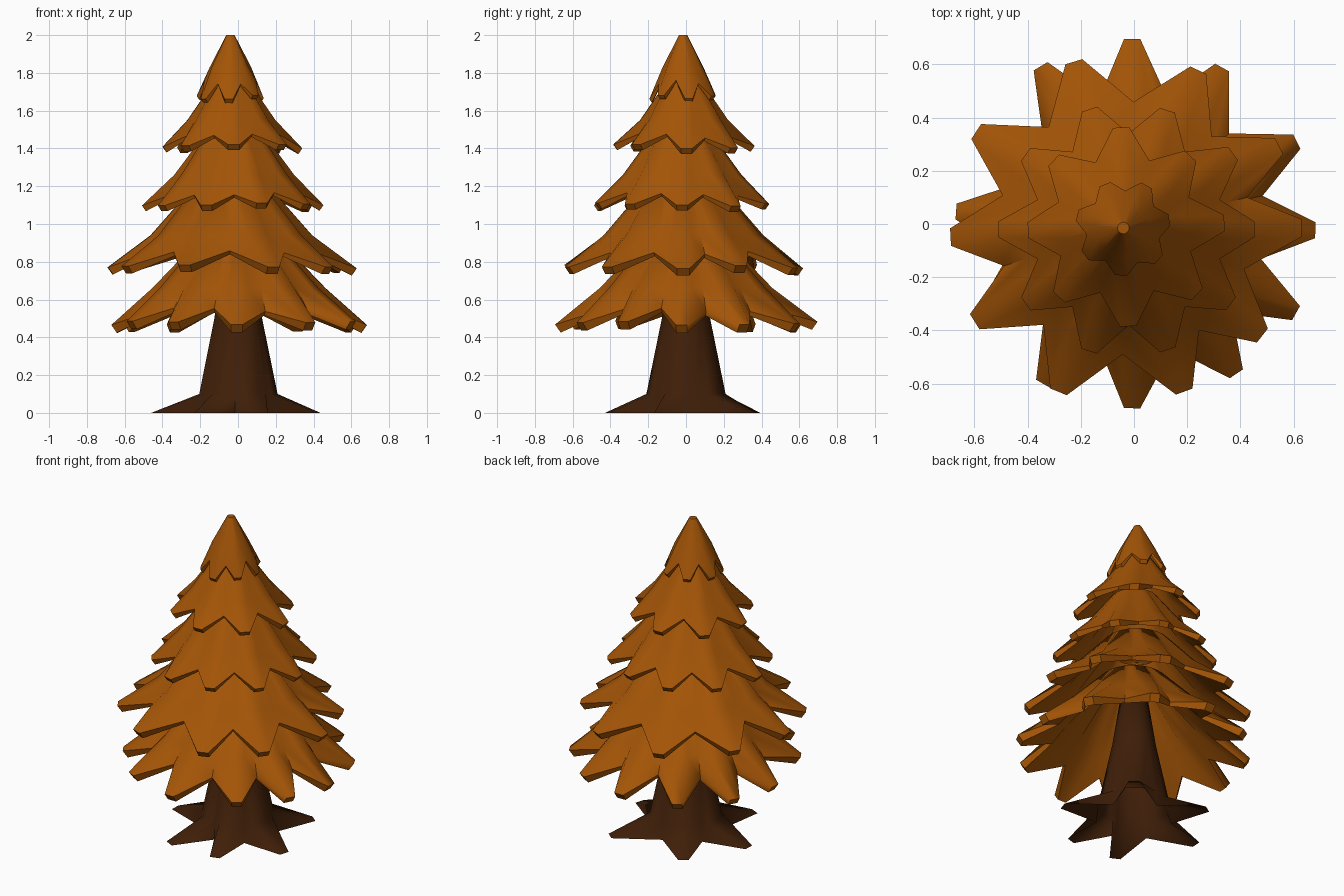
import bpy, bmesh, math, random

if "Cube" in bpy.data.objects:
    bpy.data.objects.remove(bpy.data.objects["Cube"])
random.seed(4)


def material(name, col):
    m = bpy.data.materials.new(name)
    m.diffuse_color = (*col, 1)
    m.use_nodes = True
    m.node_tree.nodes["Principled BSDF"].inputs["Base Color"].default_value = m.diffuse_color
    return m


LEAF = material("amber foliage", (0.37, 0.09, 0.002))
BARK = material("dark bark", (0.05, 0.0135, 0.0025))


def polar(bm, r, deg, z, c=(0, 0)):
    a = math.radians(deg)
    return bm.verts.new((c[0] + r * math.cos(a), c[1] + r * math.sin(a), z))


def bridge(bm, rings):
    for a, b in zip(rings, rings[1:]):
        n = len(a)
        for i in range(n):
            j = (i + 1) % n
            bm.faces.new((a[i], a[j], b[j], b[i]))


def finish(bm, name, mat, angle):
    bmesh.ops.recalc_face_normals(bm, faces=bm.faces)
    me = bpy.data.meshes.new(name)
    bm.to_mesh(me)
    bm.free()
    me.materials.append(mat)
    ob = bpy.data.objects.new(name, me)
    bpy.context.collection.objects.link(ob)
    bpy.ops.object.select_all(action='DESELECT')
    ob.select_set(True)
    bpy.context.view_layer.objects.active = ob
    bpy.ops.object.shade_smooth_by_angle(angle=math.radians(angle))


def tier(name, c, angles, top, mid, tip, notch, half, thick):
    """Hollow skirt of blunt leaf blades; top, mid, tip and notch are (r, z)."""
    bm = bmesh.new()
    rings = [[] for _ in range(6)]
    n = len(angles)
    for i, a in enumerate(angles):
        gap = (angles[(i + 1) % n] - a) % 360
        prev = (a - angles[i - 1]) % 360
        k = random.uniform(0.98, 1.02)
        dz = random.uniform(-0.012, 0.012)
        w = math.degrees(half / tip[0])
        columns = ((a, -w, -prev * 0.2, False), (a, w, gap * 0.2, False),
                   (a + gap / 2, 0, 0, True))
        for ang, tw, mw, valley in columns:
            r, z = (notch[0], notch[1] + dz) if valley else (tip[0] * k, tip[1] + dz)
            mr = mid[0] * (0.9 if valley else 1)
            # the rim is thinner in the notches than at the tips
            t = thick * (0.5 if valley else 1)
            # outer skin, rim, then inner skin
            for ring, rr, aa, zz in (
                    (0, top[0], ang + mw, top[1]),
                    (1, mr, ang + mw, mid[1]),
                    (2, r, ang + tw, z),
                    (3, r - t * 0.7, ang + tw, z - t),
                    (4, mr - t, ang + mw, mid[1] - t),
                    (5, max(top[0] - t, 0.008), ang + mw, top[1] - t)):
                rings[ring].append(polar(bm, rr, aa, zz, c))
    bridge(bm, rings)
    bm.faces.new(rings[0])
    finish(bm, name, LEAF, 50)


def even(n, start):
    return [start + i * 360 / n for i in range(n)]


# foliage tiers, bottom to top
tier("foliage_bottom", (0.005, 0),
     [-2, 27, 61, 91, 121, 150, 176, 211, 240, 269, 304, 331],
     (0.20, 0.93), (0.46, 0.66), (0.685, 0.475), (0.49, 0.545), 0.03, 0.042)
tier("foliage_lower", (-0.035, -0.015),
     [0, 28, 65, 107, 147, 183, 212, 248, 290, 322],
     (0.20, 1.20), (0.43, 0.94), (0.655, 0.775), (0.475, 0.85), 0.033, 0.038)
tier("foliage_middle", (-0.02, -0.02), even(10, 0),
     (0.14, 1.50), (0.32, 1.26), (0.48, 1.105), (0.36, 1.16), 0.03, 0.03)
tier("foliage_upper", (-0.035, -0.01), even(8, 2),
     (0.09, 1.76), (0.235, 1.55), (0.37, 1.41), (0.265, 1.465), 0.03, 0.03)
tier("foliage_crown", (-0.04, -0.015), even(7, 10),
     (0.022, 2.0), (0.11, 1.83), (0.18, 1.67), (0.14, 1.75), 0.022, 0.02)

# trunk flaring into pointed roots
bm = bmesh.new()
roots = [(50, 0.46), (123, 0.45), (178, 0.46), (244, 0.46), (287, 0.44), (342, 0.45)]
profile = [(0.21, 0.1), (0.128, 0.5), (0.075, 0.85)]
rings = [[] for _ in range(4)]
for i, (a, r) in enumerate(roots):
    gap = (roots[(i + 1) % len(roots)][0] - a) % 360
    for ang, rr in ((a - 4, r), (a + 4, r), (a + gap / 2, 0.22)):
        spread = 0 if rr == 0.22 else (ang - a) * 2.5
        rings[0].append(polar(bm, rr, ang, 0))
        for k, (pr, pz) in enumerate(profile):
            rings[k + 1].append(polar(bm, pr, ang + spread, pz))
bridge(bm, rings)
bm.faces.new(rings[-1])
finish(bm, "trunk_with_roots", BARK, 85)
